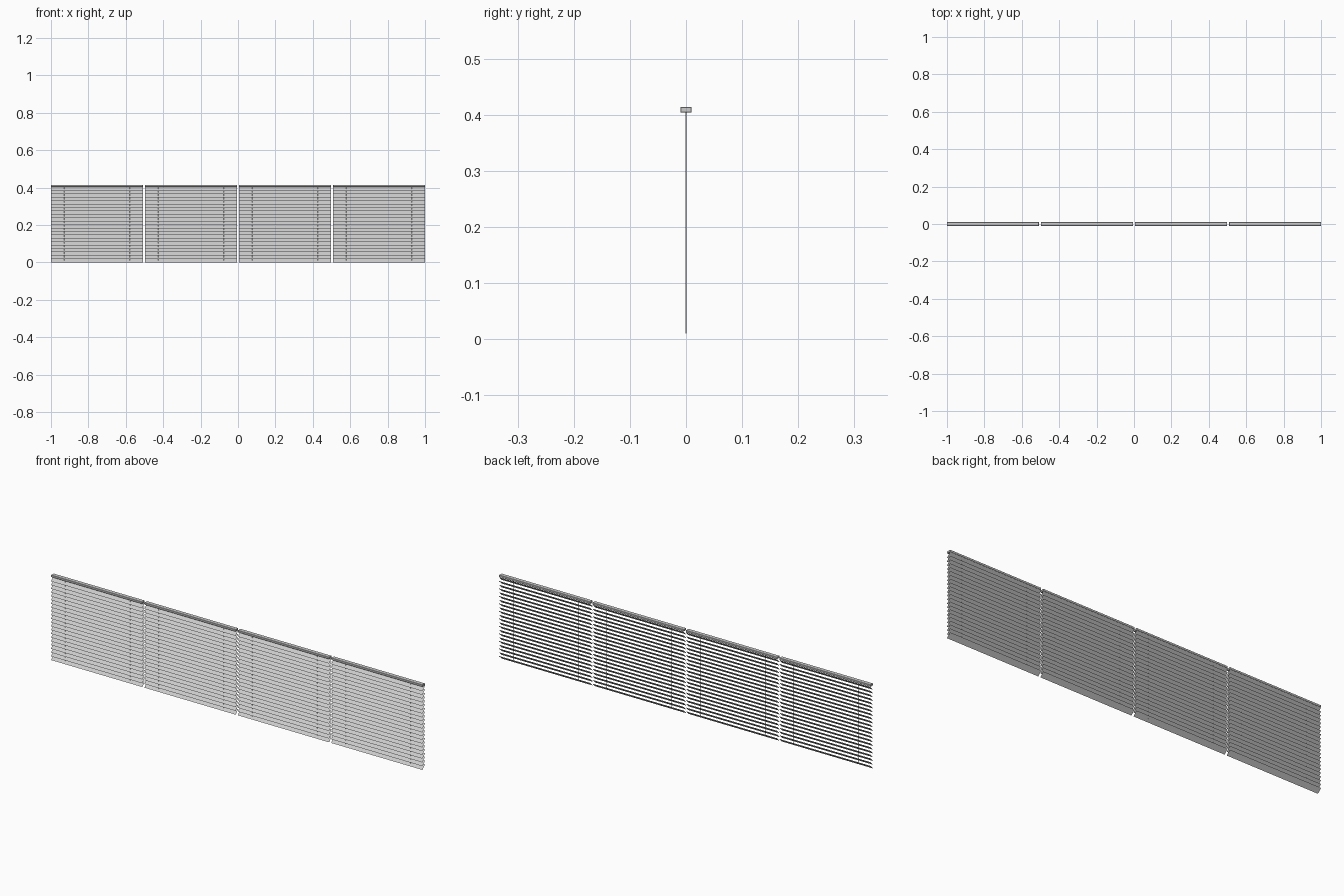
import bpy, bmesh, math

if "Cube" in bpy.data.objects:
    bpy.data.objects.remove(bpy.data.objects["Cube"])

H = 0.414            # overall height
N = 22               # slats per blind
HALF = 0.0098        # half slat height / depth at 45 degrees
W = 0.4915           # width of one blind
BOTTOM, TOP = HALF, 0.393


def box(name, x, y, z, sx, sy, sz):
    bm = bmesh.new()
    bmesh.ops.create_cube(bm, size=1)
    bmesh.ops.scale(bm, vec=(sx, sy, sz), verts=bm.verts)
    bmesh.ops.translate(bm, vec=(x, y, z), verts=bm.verts)
    return finish(name, bm)


def finish(name, bm):
    me = bpy.data.meshes.new(name)
    bm.to_mesh(me)
    bm.free()
    ob = bpy.data.objects.new(name, me)
    bpy.context.collection.objects.link(ob)
    return ob


def slats(name, cx):
    # thin tilted sheets, low at the front and high at the back
    bm = bmesh.new()
    for i in range(N):
        z = BOTTOM + (TOP - BOTTOM) * i / (N - 1)
        a, b = cx - W / 2, cx + W / 2
        pts = [(a, -HALF, z - HALF), (b, -HALF, z - HALF),
               (b, HALF, z + HALF), (a, HALF, z + HALF)]
        bm.faces.new([bm.verts.new(p) for p in pts])
    return finish(name, bm)


# four blinds side by side
for k in range(4):
    c = (k - 1.5) * (2 - W) / 3
    rail = box(f"head_rail_{k+1}", c, 0, H - 0.005, W, 0.02, 0.01)
    bev = rail.modifiers.new("bevel", 'BEVEL')
    bev.width, bev.segments = 0.001, 1
    slats(f"slats_{k+1}", c)
    # two lift cords through the slat centres
    for side in (-1, 1):
        box(f"cord_{k+1}_{'left' if side < 0 else 'right'}", c + side * 0.175,
            0, (0.01 + H - 0.008) / 2, 0.0015, 0.0015, H - 0.018)
